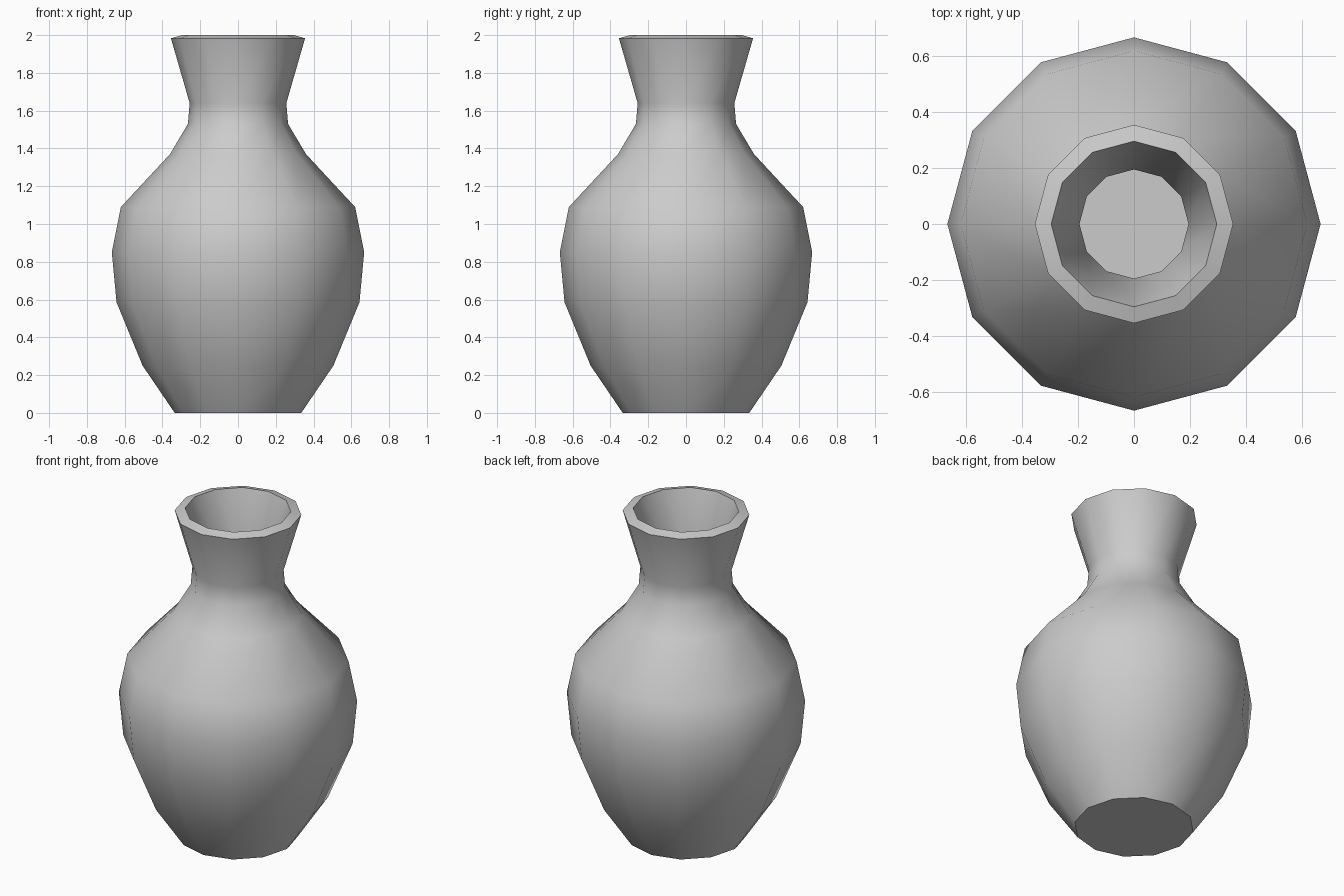
import bpy, bmesh, math

if "Cube" in bpy.data.objects:
    bpy.data.objects.remove(bpy.data.objects["Cube"])

SIDES = 12
# outer profile: (radius, height)
PROFILE = [(0.335, 0), (0.505, 0.25), (0.643, 0.585), (0.668, 0.85), (0.62, 1.09),
           (0.36, 1.37), (0.265, 1.53), (0.256, 1.64), (0.355, 1.983)]

# vase wall turned from the profile, with a closed base
bm = bmesh.new()
rings = [[bm.verts.new((r * math.cos(2 * math.pi * i / SIDES),
                        r * math.sin(2 * math.pi * i / SIDES), z))
          for i in range(SIDES)] for r, z in PROFILE]
for low, high in zip(rings, rings[1:]):
    for i in range(SIDES):
        j = (i + 1) % SIDES
        bm.faces.new((low[i], low[j], high[j], high[i]))
bm.faces.new(rings[0][::-1])
mesh = bpy.data.meshes.new("vase")
bm.to_mesh(mesh)
bm.free()
vase = bpy.data.objects.new("vase", mesh)
bpy.context.collection.objects.link(vase)

# hollow inside with a thick rim
solid = vase.modifiers.new("wall", 'SOLIDIFY')
solid.thickness = 0.061
solid.offset = -1

# soft body, crisp rim and base
bpy.context.view_layer.objects.active = vase
vase.select_set(True)
bpy.ops.object.modifier_apply(modifier="wall")
bpy.ops.object.shade_smooth_by_angle(angle=math.radians(45))
